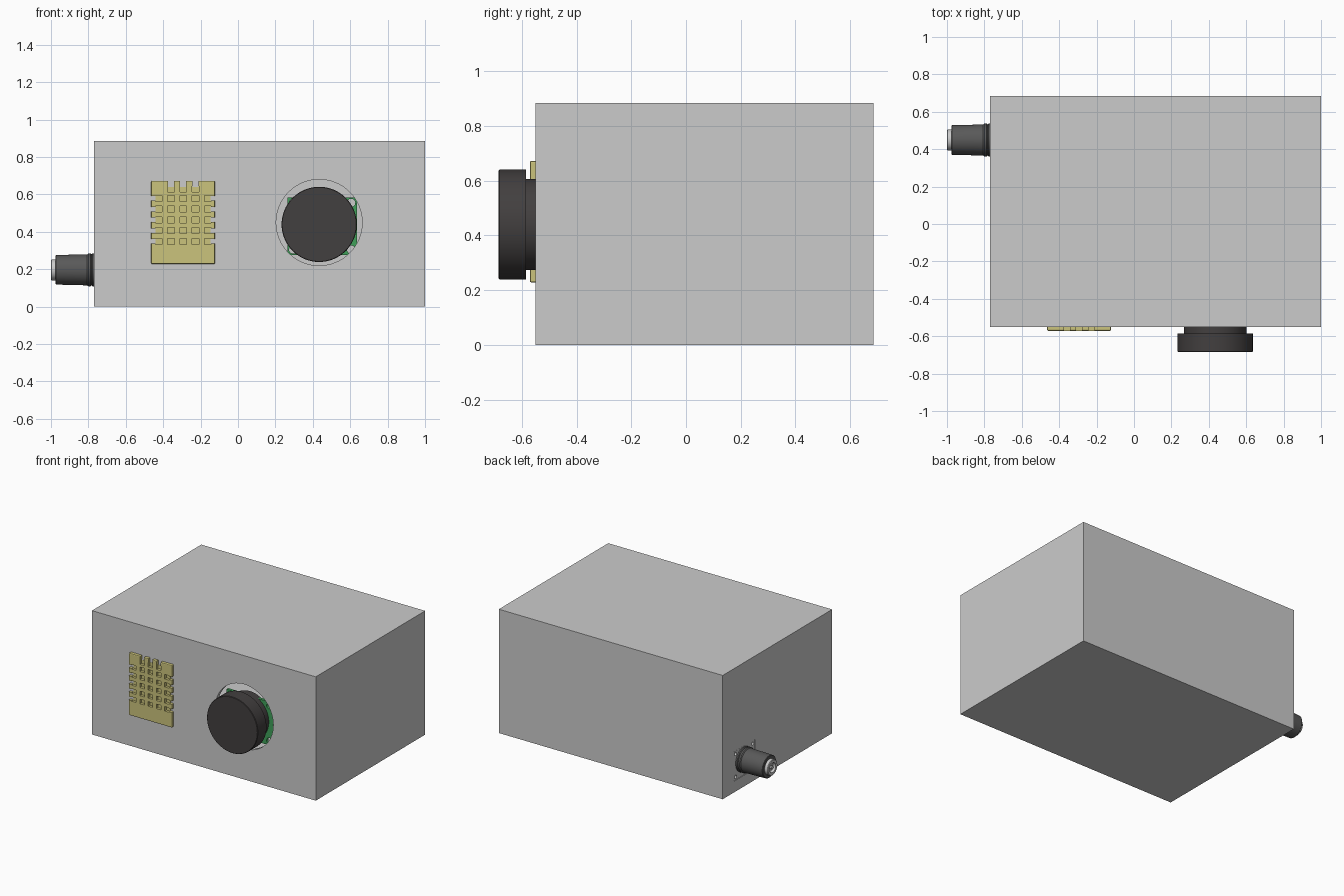
import bpy, bmesh, math
from mathutils import Matrix, Vector

if "Cube" in bpy.data.objects:
    bpy.data.objects.remove(bpy.data.objects["Cube"])


def material(name, rgb):
    m = bpy.data.materials.new(name)
    m.diffuse_color = (*rgb, 1)
    m.use_nodes = True
    m.node_tree.nodes["Principled BSDF"].inputs["Base Color"].default_value = m.diffuse_color
    return m


BLACK = material("black_plastic", (0.055, 0.05, 0.05))
DARK = material("dark_metal", (0.1, 0.1, 0.1))
YELLOW = material("cream_yellow", (0.6, 0.55, 0.2))
GREEN = material("board_green", (0.05, 0.35, 0.1))
SILVER = material("silver", (0.65, 0.65, 0.65))


def finish(name, bm, mat):
    bmesh.ops.recalc_face_normals(bm, faces=bm.faces)
    me = bpy.data.meshes.new(name)
    bm.to_mesh(me)
    bm.free()
    ob = bpy.data.objects.new(name, me)
    bpy.context.collection.objects.link(ob)
    if mat:
        me.materials.append(mat)
    return ob


def boxes(name, spans, mat=None, bevel=0):
    """Boxes given as (x0, x1, y0, y1, z0, z1)."""
    bm = bmesh.new()
    for x0, x1, y0, y1, z0, z1 in spans:
        mid = Vector((x0 + x1, y0 + y1, z0 + z1)) / 2
        bmesh.ops.create_cube(bm, size=1, matrix=Matrix.Translation(mid)
                              @ Matrix.Diagonal((x1 - x0, y1 - y0, z1 - z0, 1)))
    if bevel:
        bmesh.ops.bevel(bm, geom=bm.edges[:], offset=bevel, segments=2,
                        affect='EDGES', profile=0.5)
    return finish(name, bm, mat)


def lathe(name, origin, axis, profile, mat=None, n=64):
    """Closed solid turned from (distance along axis, radius) points."""
    bm = bmesh.new()
    q = Vector((0, 0, 1)).rotation_difference(Vector(axis))
    rings = [[bm.verts.new(Vector(origin) + q @ Vector((
        r * math.cos(2 * math.pi * i / n), r * math.sin(2 * math.pi * i / n), t)))
        for i in range(n)] for t, r in profile]
    for a, b in zip(rings, rings[1:]):
        for i in range(n):
            bm.faces.new((a[i], a[(i + 1) % n], b[(i + 1) % n], b[i]))
    bm.faces.new(rings[0])
    bm.faces.new(rings[-1])
    ob = finish(name, bm, mat)
    activate(ob)
    bpy.ops.object.shade_smooth_by_angle(angle=math.radians(30))
    return ob


def activate(ob):
    bpy.ops.object.select_all(action='DESELECT')
    ob.select_set(True)
    bpy.context.view_layer.objects.active = ob


def cut(ob, cutter):
    cutter.hide_render = True
    mod = ob.modifiers.new("cut", 'BOOLEAN')
    mod.operation, mod.solver, mod.object = 'DIFFERENCE', 'EXACT', cutter
    activate(ob)
    bpy.ops.object.modifier_apply(modifier=mod.name)
    bpy.data.objects.remove(cutter)


# Hollow enclosure with a round front opening and a square side opening
W = 0.03
case = boxes("enclosure", [(-0.77, 1, -0.55, 0.685, 0, 0.885)])
cut(case, boxes("cavity", [(-0.77 + W, 1 - W, -0.55 + W, 0.685 - W, W, 0.885 - W)]))
cut(case, lathe("front_opening", (0.434, -0.6, 0.45), (0, 1, 0), [(0, 0.23), (0.12, 0.23)]))
cut(case, boxes("side_opening", [(-0.8, -0.72, 0.32, 0.56, 0.08, 0.29)]))

# Vented sensor: grid of recessed cells plus notches along the top and sides
sensor = boxes("vented_sensor", [(-0.464, -0.123, -0.571, -0.42, 0.228, 0.673)], YELLOW, 0.006)
cols = [-0.293 + 0.0654 * (i - 2) for i in range(5)]
rows = [0.579 - 0.0575 * i for i in range(5)]
cells = [(x, z) for x in cols for z in rows] + [(x, 0.63) for x in cols[1:4]]
cut(sensor, boxes("cells", [(x - 0.018, x + 0.018, -0.6, -0.552, z - 0.016, z + 0.016)
                            for x, z in cells]))
notches = [(x - 0.016, x + 0.016, -0.6, -0.53, 0.64, 0.7) for x in cols[1:4]]
for z in rows:
    notches += [(-0.48, -0.441, -0.6, -0.53, z - 0.012, z + 0.012),
                (-0.146, -0.1, -0.6, -0.53, z - 0.012, z + 0.012)]
cut(sensor, boxes("notches", notches))

# Round black lens cap on its neck
lathe("lens_cap", (0.434, -0.685, 0.44), (0, 1, 0),
      [(0, 0.198), (0.003, 0.201), (0.1, 0.201), (0.1, 0.167), (0.2, 0.167)], BLACK)

# Circuit board behind the cap, with corner mounting holes
board = boxes("circuit_board", [(0.265, 0.635, -0.51, -0.49, 0.275, 0.585)], GREEN)
for x in (0.295, 0.605):
    for z in (0.305, 0.555):
        cut(board, lathe("hole", (x, -0.55, z), (0, 1, 0), [(0, 0.022), (0.1, 0.022)], n=24))

# Side connector: mounting plate, ringed barrel and hollow tip
CY, CZ = 0.449, 0.197
plate = boxes("connector_plate", [(-0.768, -0.745, 0.322, 0.558, 0.082, 0.288)], SILVER)
for y in (0.343, 0.537):
    for z in (0.103, 0.267):
        cut(plate, lathe("hole", (-0.8, y, z), (1, 0, 0), [(0, 0.012), (0.1, 0.012)], n=16))
lathe("connector_barrel", (-0.72, CY, CZ), (-1, 0, 0),
      [(0, 0.088), (0.058, 0.088), (0.063, 0.083), (0.068, 0.088), (0.08, 0.088),
       (0.086, 0.083), (0.252, 0.079), (0.255, 0.076)], DARK)
lathe("connector_tip", (-0.96, CY, CZ), (-1, 0, 0),
      [(0, 0.056), (0.036, 0.056), (0.04, 0.052), (0.04, 0.034), (0.018, 0.034)], SILVER, 48)
lathe("connector_pin", (-0.97, CY, CZ), (-1, 0, 0), [(0, 0.012), (0.027, 0.012)], SILVER, 16)
